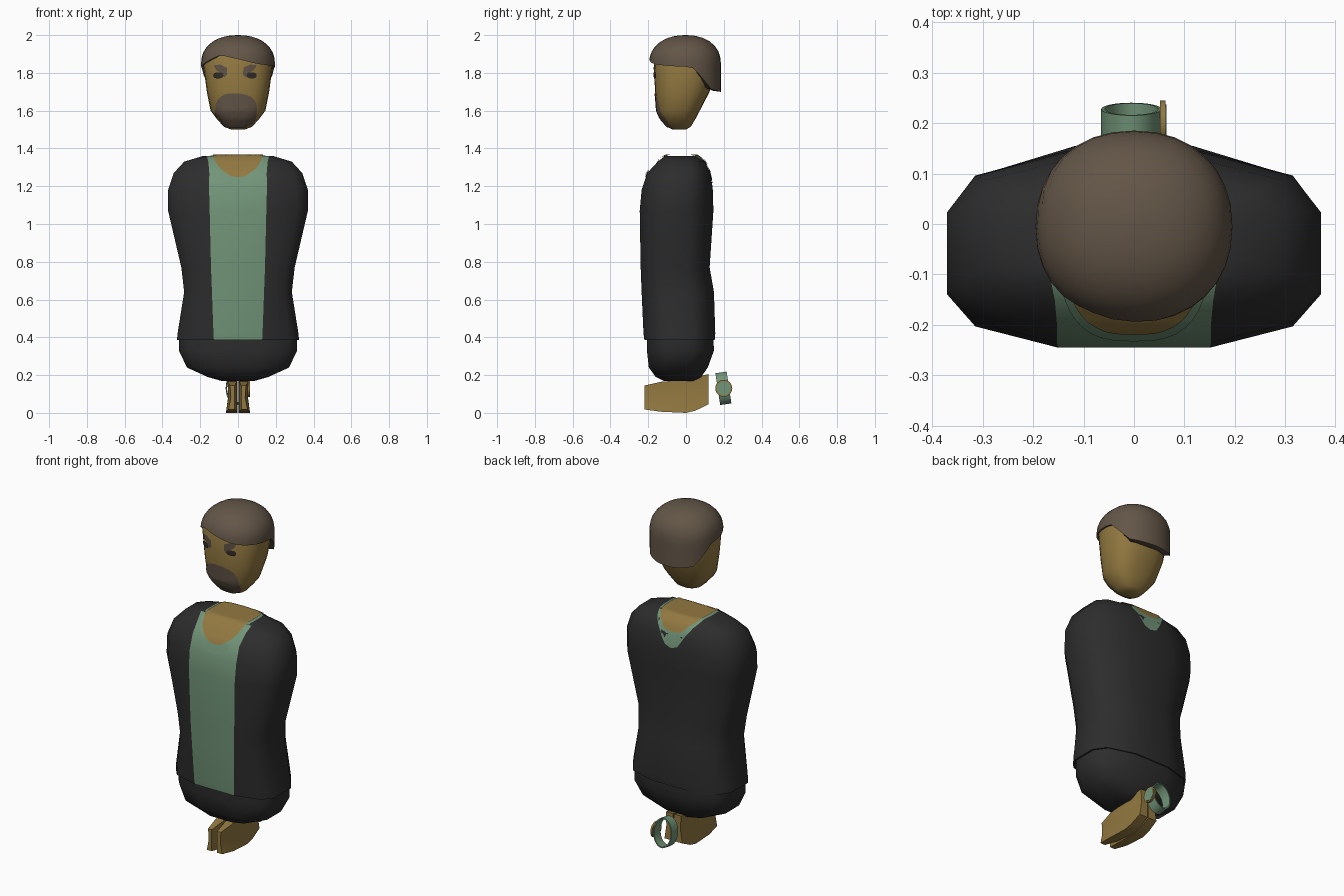
import bpy, bmesh, math
from mathutils import Vector, Matrix
from mathutils.bvhtree import BVHTree

if "Cube" in bpy.data.objects:
    bpy.data.objects.remove(bpy.data.objects["Cube"])


def material(name, rgb):
    m = bpy.data.materials.new(name)
    m.diffuse_color = (*rgb, 1)
    m.use_nodes = True
    m.node_tree.nodes["Principled BSDF"].inputs["Base Color"].default_value = m.diffuse_color
    return m


SKIN = material("golden skin", (0.29, 0.19, 0.052))
HAIR = material("brown hair", (0.125, 0.092, 0.064))
JACKET = material("charcoal jacket", (0.026, 0.026, 0.027))
GREEN = material("sage green", (0.17, 0.30, 0.19))
EYE = material("dark eye", (0.035, 0.027, 0.022))


def finish(name, bm, mats, angle=40, solid=True):
    if solid:
        bmesh.ops.remove_doubles(bm, verts=bm.verts[:], dist=1e-5)
        bmesh.ops.recalc_face_normals(bm, faces=bm.faces[:])
    me = bpy.data.meshes.new(name)
    bm.to_mesh(me)
    bm.free()
    for m in mats:
        me.materials.append(m)
    me.shade_smooth()
    me.set_sharp_from_angle(angle=math.radians(angle))
    ob = bpy.data.objects.new(name, me)
    bpy.context.collection.objects.link(ob)
    return ob


def loft(name, rings, mats, angle=40, caps=True, stripe=False):
    """Skin a list of equal-length rings; stripe colours the last column."""
    bm = bmesh.new()
    vs = [[bm.verts.new(p) for p in r] for r in rings]
    n = len(rings[0])
    for a, b in zip(vs, vs[1:]):
        for j in range(n):
            k = (j + 1) % n
            f = bm.faces.new((a[j], a[k], b[k], b[j]))
            f.material_index = int(stripe and j == n - 1)
    if caps:
        bm.faces.new(vs[0])
        bm.faces.new(vs[-1])
    return finish(name, bm, mats, angle)


def interp(x, pts):
    if x <= pts[0][0]:
        return pts[0][1]
    for (x0, y0), (x1, y1) in zip(pts, pts[1:]):
        if x <= x1:
            return y0 + (y1 - y0) * (x - x0) / (x1 - x0)
    return pts[-1][1]


def spow(v, e):
    return math.copysign(abs(v) ** e, v)


def oval(cx, cy, rx, ry, e=1.0, n=32, tilt=0):
    out = []
    for i in range(n):
        a = 2 * math.pi * i / n
        u, v = rx * spow(math.cos(a), e), ry * spow(math.sin(a), e)
        c, s = math.cos(tilt), math.sin(tilt)
        out.append((cx + u * c - v * s, cy + u * s + v * c))
    return out


def decal(name, target, outline, mat, place, ray, off, rings=8):
    """Thin patch: project a filled 2D outline on to the target."""
    me = target.data
    tree = BVHTree.FromPolygons([v.co for v in me.vertices],
                                [tuple(p.vertices) for p in me.polygons])
    ray = Vector(ray)
    cu = sum(p[0] for p in outline) / len(outline)
    cv = sum(p[1] for p in outline) / len(outline)
    bm = bmesh.new()

    def put(u, v):
        p = Vector(place(u, v))
        hit, nor = tree.ray_cast(p, ray)[:2]
        if hit is None:
            hit, nor = tree.find_nearest(p - ray * p.dot(ray))[:2]
        if nor.dot(ray) > 0:
            nor = -nor
        return bm.verts.new(hit + nor * off)

    mid = put(cu, cv)
    n = len(outline)
    prev = None
    for r in range(1, rings + 1):
        t = r / rings
        cur = [put(cu + (u - cu) * t, cv + (v - cv) * t) for u, v in outline]
        for j in range(n):
            k = (j + 1) % n
            bm.faces.new((mid, cur[j], cur[k]) if prev is None
                         else (prev[j], cur[j], cur[k], prev[k]))
        prev = cur
    bm.normal_update()
    if sum((f.normal * f.calc_area() for f in bm.faces), Vector()).dot(ray) > 0:
        bmesh.ops.reverse_faces(bm, faces=bm.faces[:])
    return finish(name, bm, [mat], 60, solid=False)


# torso and pelvis: twelve-sided sections (z, half width, stripe half width, front, back)
def section(z, hw, s, y0, y1):
    half = [(s, 0), (max(s + .006, .85 * hw), .108), (hw, .27), (hw, .686),
            (.85 * hw, .874), (.36 * hw, 1)]
    right = [(x, y0 + f * (y1 - y0), z) for x, f in half]
    return right + [(-x, y, z) for x, y, z in reversed(right)]


torso = loft("jacket_torso", [section(*r) for r in [
    (.385, .323, .128, -.22, .152), (.42, .32, .13, -.225, .155),
    (.64, .285, .138, -.235, .148), (.77, .30, .143, -.24, .125),
    (1.07, .37, .15, -.245, .145), (1.18, .37, .153, -.235, .142),
    (1.27, .34, .152, -.205, .13), (1.33, .285, .157, -.15, .10),
    (1.36, .185, .165, -.11, .06)]], [JACKET, GREEN], 50, stripe=True)
loft("pelvis", [section(*r) for r in [
    (.17, .09, .04, -.12, .05), (.19, .16, .07, -.16, .08),
    (.24, .27, .11, -.197, .115), (.33, .313, .125, -.207, .148),
    (.40, .313, .125, -.207, .145)]], [JACKET], 50)

# neck opening with its collar rim
for nm, k, mat, off in (("collar_rim", 1.1, GREEN, .003), ("neck_skin", 1, SKIN, .007)):
    decal(nm, torso, oval(0, -.045, .135 * k, .168 * k, .72, 40), mat,
          lambda u, v: (u, v, 3), (0, 0, -1), off, 14)


# head
def head_ring(z, hw, y0, y1, n=24):
    return [(x, y, z) for x, y in oval(0, (y0 + y1) / 2, hw, (y1 - y0) / 2, .8, n)]


head = loft("head", [head_ring(*r) for r in [
    (1.50, .035, -.07, .0), (1.515, .075, -.10, .025), (1.56, .115, -.138, .052),
    (1.60, .145, -.155, .073), (1.70, .165, -.164, .125), (1.85, .185, -.17, .16),
    (1.92, .165, -.15, .14)]], [SKIN], 50)


# hair cap with a swept fringe and a long back
def hair_edge(x, y):
    side = interp(y, [(.03, 1.833), (.09, 1.77), (.13, 1.715), (.18, 1.70)])
    front = interp(x, [(-.19, 1.845), (-.10, 1.895), (0, 1.873), (.1, 1.848), (.19, 1.836)])
    w = interp(y, [(-.1, 1), (0, 0)])
    return front * w + side * (1 - w)


base = oval(0, -.005, .195, .19, .92, 32)
rings = [[(x * .8, y * .8, hair_edge(x, y) + .005) for x, y in base]]
for i in range(11):
    ring = []
    for x, y in base:
        lo = hair_edge(x, y)
        z = lo + (2 - lo) * math.sin(i / 10 * math.pi / 2)
        h = min(1, max(0, (z - 1.85) / .15))
        r = max(.02, (1 - h ** 2.2) ** (1 / 2.2))
        ring.append((x * r, y * r, z))
    rings.append(ring)
loft("hair", rings, [HAIR], 50)


# painted face: beard, brows and eyes
def on_face(name, outline, mat, off):
    decal(name, head, outline, mat, lambda u, v: (u, -1, v), (0, 1, 0), off)


on_face("beard", oval(-.01, 1.602, .108, .09, .78, 32, -.05), HAIR, .004)
for sx, side in ((-1, "left"), (1, "right")):
    cx = -.015 + sx * .078
    brow = [(cx + sx * u, v) for u, v in
            ((.035, 1.84), (0, 1.845), (-.035, 1.828), (-.036, 1.79), (-.02, 1.775),
             (-.005, 1.80), (.02, 1.815))]
    on_face(side + "_brow", brow, HAIR, .004)
    on_face(side + "_eye", oval(cx + sx * .008, 1.787, .026, .016, .8, 16), EYE, .007)

# pair of folded hands: (y, low z, high z, inner x, outer x)
hands = loft("hands", [[(a, y, lo), (b + .008, y, lo), (b - .004, y, (lo + hi) / 2),
                        (b, y, hi), (a, y, hi)] for y, lo, hi, a, b in [
    (-.22, .018, .145, .018, .042), (-.13, .006, .165, .006, .055),
    (0, 0, .175, .002, .056), (.05, .012, .19, .002, .054),
    (.118, .045, .205, .004, .05)]], [SKIN], 25)
hands.modifiers.new("mirror", 'MIRROR')

# wrist band: tilted oval hoop with a round dial
tilt = Matrix.Translation((-.005, .198, .13)) @ Matrix.Rotation(math.radians(8.5), 4, 'X')
hoop = [[tilt @ Vector((u, y, v)) for u, v in oval(0, 0, .06 - d, .085 - d)]
        for y, d in ((-.03, 0), (.03, 0), (.03, .007), (-.03, .007), (-.03, 0))]
loft("wrist_band", hoop, [GREEN], 40, caps=False)
for nm, rad, x, depth, mat in (("dial_case", .045, .057, .011, SKIN),
                               ("dial_face", .037, .0625, .003, GREEN)):
    bm = bmesh.new()
    bmesh.ops.create_cone(bm, cap_ends=True, segments=20, radius1=rad, radius2=rad, depth=depth,
                          matrix=Matrix.Translation((x, .2, .13)) @ Matrix.Rotation(math.pi / 2, 4, 'Y'))
    finish(nm, bm, [mat], 40)
